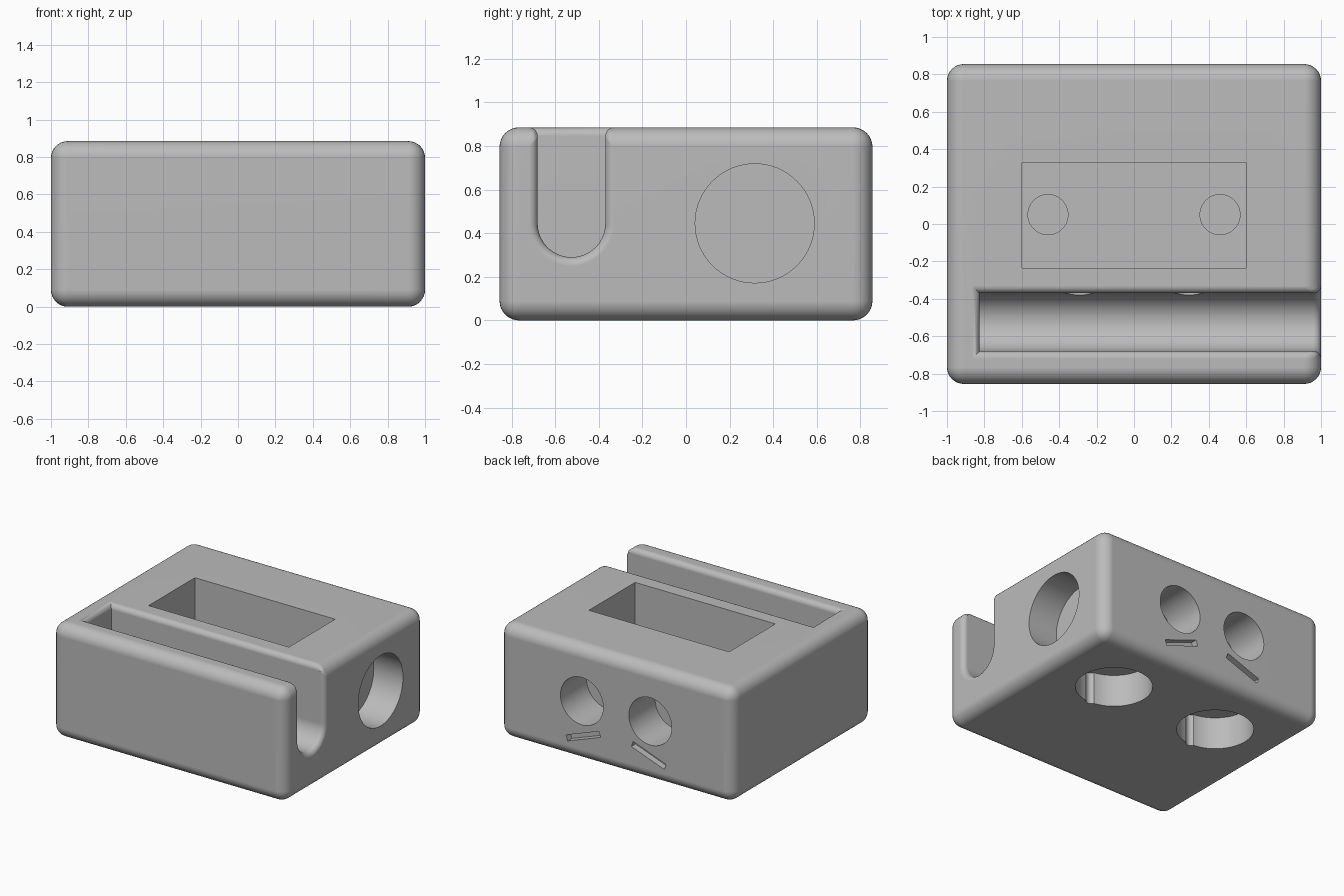
import bpy, bmesh, math
from mathutils import Matrix, Vector

if "Cube" in bpy.data.objects:
    bpy.data.objects.remove(bpy.data.objects["Cube"], do_unlink=True)

HX, HY, H = 1.0, 0.855, 0.885      # half width, half depth, height
EDGE, RIM = 0.09, 0.04             # outer and slot rounding
SLOT_Y, SLOT_R, SLOT_Z, SLOT_END = -0.525, 0.155, 0.445, -0.825

grey = bpy.data.materials.new("plain grey")
grey.use_nodes = True
colour = (0.5, 0.5, 0.5, 1)
grey.diffuse_color = colour
grey.node_tree.nodes["Principled BSDF"].inputs["Base Color"].default_value = colour


def new_object(name, bm):
    bmesh.ops.recalc_face_normals(bm, faces=bm.faces)
    mesh = bpy.data.meshes.new(name)
    bm.to_mesh(mesh)
    bm.free()
    mesh.materials.append(grey)
    obj = bpy.data.objects.new(name, mesh)
    bpy.context.collection.objects.link(obj)
    return obj


def box(name, low, high, turn=0):
    low, high = Vector(low), Vector(high)
    bm = bmesh.new()
    bmesh.ops.create_cube(bm, size=1, matrix=Matrix.Translation((low + high) / 2)
                          @ Matrix.Rotation(turn, 4, 'Y') @ Matrix.Diagonal((*(high - low), 1)))
    return new_object(name, bm)


def bore(name, start, end, radius):
    """Cylinder running from start to end."""
    start, end = Vector(start), Vector(end)
    axis = end - start
    turn = axis.to_track_quat('Z', 'Y').to_matrix().to_4x4()
    bm = bmesh.new()
    bmesh.ops.create_cone(bm, cap_ends=True, segments=64, radius1=radius, radius2=radius,
                          depth=axis.length, matrix=Matrix.Translation((start + end) / 2) @ turn)
    return new_object(name, bm)


def apply(obj, mod):
    bpy.ops.object.select_all(action='DESELECT')
    bpy.context.view_layer.objects.active = obj
    obj.select_set(True)
    bpy.ops.object.modifier_apply(modifier=mod.name)


def cut(obj, cutter):
    cutter.hide_render = True
    mod = obj.modifiers.new("cut", 'BOOLEAN')
    mod.operation, mod.solver, mod.object = 'DIFFERENCE', 'EXACT', cutter
    apply(obj, mod)
    bpy.data.objects.remove(cutter, do_unlink=True)


# Block with a round-bottomed slot open at one end
body = box("holder_block", (-HX, -HY, 0), (HX, HY, H))
profile = [(SLOT_Y - SLOT_R, H + 0.2)]
for i in range(33):
    a = math.pi * (1 + i / 32)
    profile.append((SLOT_Y + SLOT_R * math.cos(a), SLOT_Z + SLOT_R * math.sin(a)))
profile.append((SLOT_Y + SLOT_R, H + 0.2))
bm = bmesh.new()
face = bm.faces.new([bm.verts.new((SLOT_END, y, z)) for y, z in profile])
extruded = bmesh.ops.extrude_face_region(bm, geom=[face])["geom"]
bmesh.ops.translate(bm, vec=(HX + 1, 0, 0),
                    verts=[g for g in extruded if isinstance(g, bmesh.types.BMVert)])
cut(body, new_object("slot_cutter", bm))


# Round the outer edges widely and the slot rim narrowly
def is_outer(f):
    c = f.calc_center_median()
    return max(abs(c.x) - HX, abs(c.y) - HY, abs(c.z - H / 2) - H / 2) > -1e-4


bm = bmesh.new()
bm.from_mesh(body.data)
weight = bm.edges.layers.float.new("bevel_weight_edge")
for e in bm.edges:
    outer = sum(is_outer(f) for f in e.link_faces)
    if outer and e.calc_face_angle(0) > 0.5:
        e[weight] = 1 if outer == 2 else RIM / EDGE
bm.to_mesh(body.data)
bm.free()
bevel = body.modifiers.new("rounding", 'BEVEL')
bevel.limit_method, bevel.width, bevel.segments = 'WEIGHT', EDGE, 8
bevel.use_clamp_overlap = False
apply(body, bevel)

# Top pocket and side bore
cut(body, box("pocket_cutter", (-0.6, -0.235, 0.33), (0.6, 0.33, H + 0.2)))
cut(body, bore("side_bore", (HX + 0.1, 0.315, 0.445), (HX - 0.25, 0.315, 0.445), 0.273))

# Mirrored holes
for s in (-1, 1):
    cut(body, bore("floor_hole", (s * 0.46, 0.05, 0.4), (s * 0.46, 0.05, 0.28), 0.107))
    cut(body, bore("bottom_bore", (s * 0.465, 0.335, -0.1), (s * 0.465, 0.335, 0.25), 0.272))
    cut(body, bore("bottom_notch", (s * 0.46, 0.08, -0.1), (s * 0.46, 0.08, 0.249), 0.038))
    cut(body, bore("back_bore", (s * 0.293, HY + 0.1, 0.465), (s * 0.293, HY - 0.32, 0.465), 0.183))
    cut(body, bore("screw_hole", (s * 0.293, HY - 0.2, 0.47), (s * 0.293, SLOT_Y, 0.47), 0.08))
    cut(body, box("back_groove", (s * 0.28 - 0.15, HY - 0.05, 0.175),
                  (s * 0.28 + 0.15, HY + 0.05, 0.22), s * math.radians(20)))

# Smooth rounds, crisp cut edges
bpy.ops.object.shade_smooth_by_angle(angle=math.radians(30))
normals = body.modifiers.new("even_normals", 'WEIGHTED_NORMAL')
normals.keep_sharp = True
